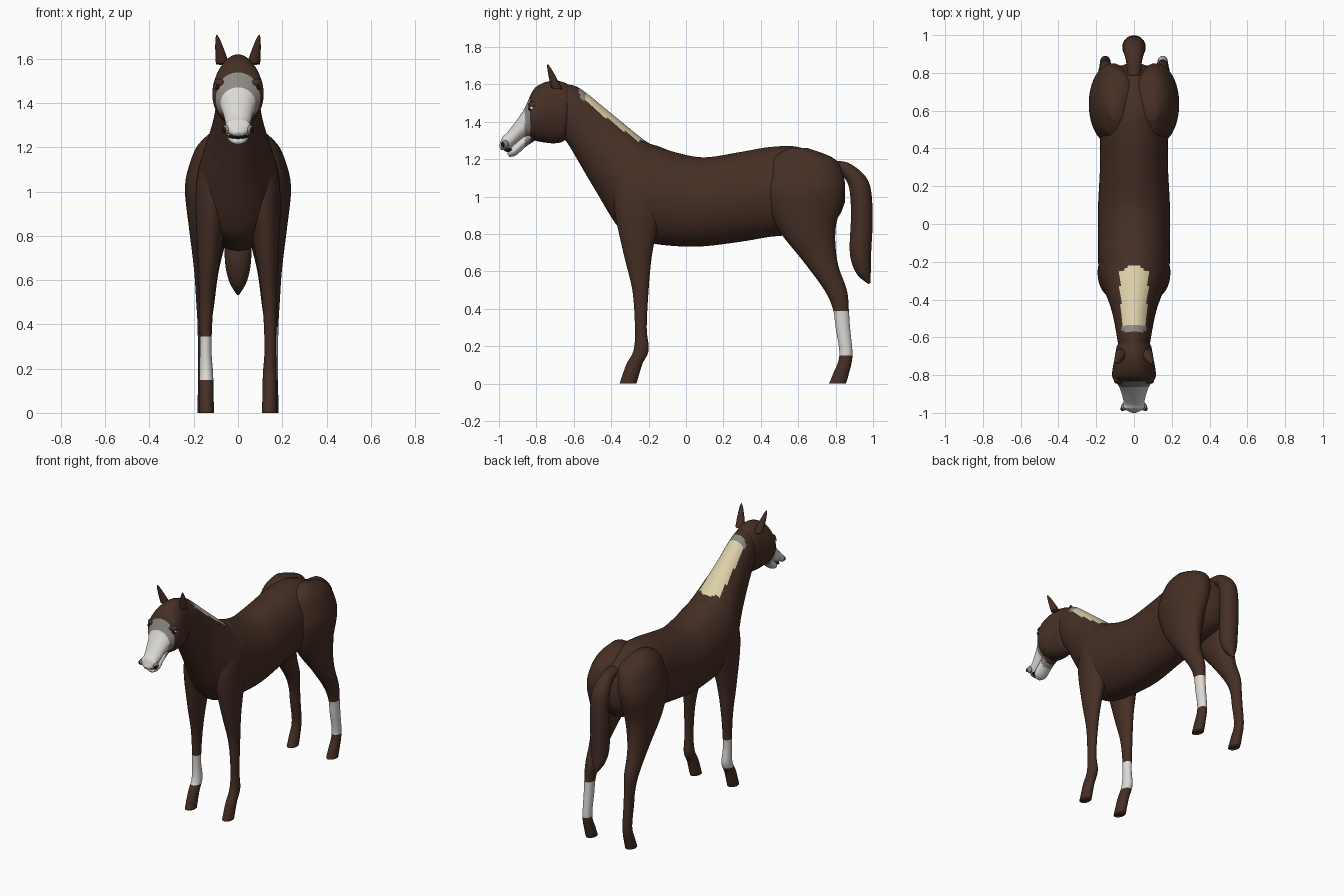
import bpy, bmesh, math
from mathutils import Vector

cube = bpy.data.objects.get("Cube")
if cube:
    bpy.data.objects.remove(cube, do_unlink=True)


def material(name, colour):
    mat = bpy.data.materials.new(name)
    mat.use_nodes = True
    mat.diffuse_color = (*colour, 1)
    node = next(n for n in mat.node_tree.nodes if n.type == "BSDF_PRINCIPLED")
    node.inputs["Base Color"].default_value = (*colour, 1)
    node.inputs["Roughness"].default_value = .8
    return mat


BROWN, WHITE, GREY, CREAM, DARK = range(5)
PALETTE = [
    material("brown coat", (.06, .028, .018)),
    material("white marking", (.72, .7, .67)),
    material("grey marking edge", (.27, .25, .23)),
    material("cream mane", (.72, .63, .4)),
    material("dark skin", (.012, .008, .007)),
]


def plain(colour):
    return lambda centre: colour


def finish(name, bm, rule):
    """Turn a bmesh into a smooth object, colouring each face by a rule."""
    bmesh.ops.recalc_face_normals(bm, faces=bm.faces)
    for face in bm.faces:
        face.smooth = True
        face.material_index = rule(face.calc_center_median())
    mesh = bpy.data.meshes.new(name)
    bm.to_mesh(mesh)
    bm.free()
    for mat in PALETTE:
        mesh.materials.append(mat)
    obj = bpy.data.objects.new(name, mesh)
    bpy.context.collection.objects.link(obj)


def blend(a, b, c, d, t):
    """Smooth interpolation from b to c."""
    return [q + t / 2 * (r - p + t * (2 * p - 5 * q + 4 * r - s + t * (3 * (q - r) + s - p)))
            for p, q, r, s in zip(a, b, c, d)]


def section(upper_y, upper_z, lower_y, lower_z, width, x=0):
    """An oval between two opposite points, with a half width."""
    upper, lower = Vector((x, upper_y, upper_z)), Vector((x, lower_y, lower_z))
    return (*(upper + lower) / 2, *(upper - lower) / 2, width)


def upright(y, top, bottom, width):
    return section(y, top, y, bottom, width)


def loft(name, sections, rule=plain(BROWN), steps=8, sides=48):
    """Skin a smooth surface through oval sections and close its ends."""
    last = len(sections) - 1
    rows = []
    for i in range(last):
        four = [sections[min(max(i + k, 0), last)] for k in (-1, 0, 1, 2)]
        rows += [blend(*four, s / steps) for s in range(steps)]
    rows.append(sections[last])
    bm = bmesh.new()
    rings = []
    for row in rows:
        middle, half, across = Vector(row[:3]), Vector(row[3:6]), Vector((row[6], 0, 0))
        angles = [math.tau * k / sides for k in range(sides)]
        rings.append([bm.verts.new(middle + half * math.cos(a) + across * math.sin(a))
                      for a in angles])
    for low, high in zip(rings, rings[1:]):
        for k in range(sides):
            bm.faces.new((low[k - 1], low[k], high[k], high[k - 1]))
    bm.faces.new(rings[0])
    bm.faces.new(rings[-1])
    finish(name, bm, rule)


def tube(name, path, flatness, rule=plain(BROWN)):
    """Loft along a centre line of y, z and half thickness."""
    sections = []
    for i, (y, z, thick) in enumerate(path):
        before, after = path[max(i - 1, 0)], path[min(i + 1, len(path) - 1)]
        along = Vector((after[0] - before[0], after[1] - before[1])).normalized()
        dy, dz = -along.y * thick, along.x * thick
        sections.append(section(y + dy, z + dz, y - dy, z - dz, thick * flatness))
    loft(name, sections, rule)


def ball(name, centre, size, colour):
    bm = bmesh.new()
    bmesh.ops.create_uvsphere(bm, u_segments=20, v_segments=12, radius=1)
    bmesh.ops.scale(bm, verts=bm.verts, vec=size)
    bmesh.ops.translate(bm, verts=bm.verts, vec=centre)
    finish(name, bm, plain(colour))


# Torso and neck, with the mane patch along the crest
def mane_rule(c):
    behind = c.y + .22
    crest = 1.3 - .82 * behind
    inside = -.57 < c.y < -.2 and abs(c.x) < .08 + behind * .05
    if inside and c.z > max(crest - .075, 1.3):
        return GREY if c.y < -.535 else CREAM
    return BROWN


loft("torso_and_neck", [
    upright(.85, 1.06, .97, .03),
    upright(.82, 1.15, .9, .11),
    upright(.76, 1.2, .84, .15),
    upright(.6, 1.265, .8, .18),
    upright(.45, 1.265, .785, .18),
    upright(.3, 1.24, .76, .18),
    upright(.1, 1.21, .735, .19),
    upright(-.05, 1.235, .735, .19),
    section(-.15, 1.27, -.2, .755, .19),
    section(-.22, 1.3, -.34, .81, .18),
    section(-.4, 1.445, -.5, 1.06, .12),
    section(-.57, 1.58, -.63, 1.28, .09),
    section(-.66, 1.6, -.68, 1.33, .08),
], mane_rule, steps=12, sides=64)


# Head, with a pale blaze over the muzzle
def blaze_rule(c):
    if c.y > -.833:
        return BROWN
    return GREY if c.y > -.862 else WHITE


loft("head", [
    section(-.6, 1.57, -.62, 1.36, .06),
    section(-.64, 1.605, -.65, 1.3, .09),
    section(-.7, 1.62, -.7, 1.285, .1),
    section(-.77, 1.605, -.76, 1.29, .113),
    section(-.82, 1.565, -.81, 1.3, .113),
    section(-.87, 1.46, -.86, 1.315, .077),
    section(-.95, 1.35, -.935, 1.26, .055),
    section(-.98, 1.32, -.965, 1.25, .058),
    section(-1, 1.27, -.99, 1.25, .02),
], blaze_rule, steps=10)

tube("lower_jaw", [(-.8, 1.34, .03), (-.87, 1.29, .027), (-.925, 1.24, .025), (-.95, 1.22, .01)],
     flatness=1.8, rule=blaze_rule)
ball("mouth", (0, -.945, 1.25), (.046, .028, .012), DARK)

# Tail
tube("tail", [(.78, 1.16, .035), (.86, 1.14, .04), (.925, 1.06, .055), (.94, .9, .058),
              (.933, .7, .057), (.95, .6, .04), (.98, .535, .006)], flatness=1.05)


# Legs, described by height, front edge and back edge
FRONT_LEG = [
    (0, -.355, -.265), (.1, -.32, -.235), (.18, -.28, -.2), (.3, -.273, -.21),
    (.5, -.287, -.2), (.7, -.335, -.18), (.95, -.385, -.13), (1.1, -.37, -.14),
    (1.23, -.28, -.21)]
HIND_LEG = [
    (0, .765, .855), (.05, .785, .87), (.15, .82, .89), (.3, .8, .877), (.4, .785, .87),
    (.5, .74, .86), (.65, .63, .81), (.83, .49, .8), (1, .425, .845), (1.1, .43, .845),
    (1.2, .46, .795), (1.26, .55, .65)]


def leg(name, rows, side, lean, sock_top):
    """Thicker levels are wider and sit closer to the body's middle."""
    sections = []
    for z, front, back in rows:
        width = .26 * (back - front) + .01
        x = .162 - lean * width - max(0, z - 1.05) / 4
        sections.append(section(front, z, back, z, width, side * x))
    loft(name, sections, lambda c: WHITE if .15 < c.z < sock_top else BROWN)


def ear(name, side):
    sections = []
    for t in (0, .25, .5, .75, .9, 1):
        y, z, thick = -.69 - .05 * t, 1.58 + .13 * t, .03 * (1 - t) ** .6
        sections.append(section(y - thick, z, y + thick, z - thick / 4, thick,
                                side * (.07 + .026 * t)))
    loft(name, sections, sides=20)


# Paired parts; one front leg and the opposite hind leg wear a sock
for label, side in (("left", 1), ("right", -1)):
    leg(label + "_front_leg", FRONT_LEG, side, lean=.6, sock_top=0 if side > 0 else .355)
    leg(label + "_hind_leg", HIND_LEG, side, lean=.35, sock_top=.39 if side > 0 else 0)
    ear(label + "_ear", side)
    ball(label + "_brow", (side * .077, -.812, 1.49), (.033, .032, .022), BROWN)
    ball(label + "_eye", (side * .094, -.822, 1.473), (.013, .017, .013), WHITE)
    ball(label + "_pupil", (side * .093, -.832, 1.471), (.012, .012, .011), DARK)
    ball(label + "_nostril", (side * .052, -.968, 1.28), (.018, .02, .022), GREY)
    ball(label + "_nostril_hole", (side * .06, -.978, 1.278), (.012, .012, .014), DARK)
